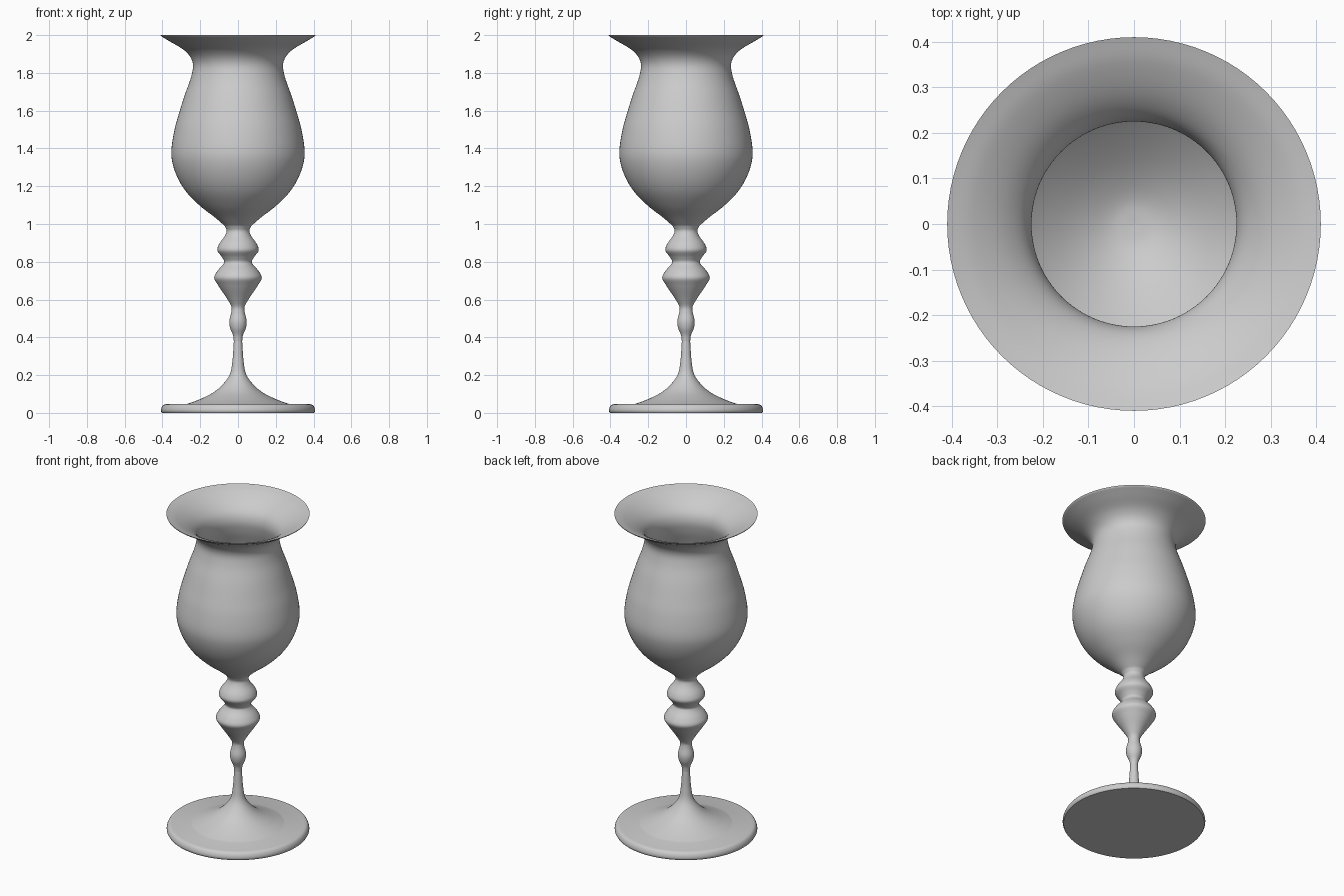
import bpy, bmesh, math
from mathutils import Vector

if "Cube" in bpy.data.objects:
    bpy.data.objects.remove(bpy.data.objects["Cube"])

SEGMENTS = 96


def spline(points, steps=6):
    """Smooth curve passing through every (radius, height) point."""
    p = [Vector(q) for q in points]
    p = [2 * p[0] - p[1]] + p + [2 * p[-1] - p[-2]]
    out = []
    for a, b, c, d in zip(p, p[1:], p[2:], p[3:]):
        # centripetal spacing keeps tight curves free of overshoot
        t1 = max((b - a).length, 1e-5) ** 0.5
        t2 = t1 + max((c - b).length, 1e-5) ** 0.5
        t3 = t2 + max((d - c).length, 1e-5) ** 0.5
        for i in range(steps):
            t = t1 + (t2 - t1) * i / steps
            a1 = a.lerp(b, t / t1)
            a2 = b.lerp(c, (t - t1) / (t2 - t1))
            a3 = c.lerp(d, (t - t2) / (t3 - t2))
            b1 = a1.lerp(a2, t / t2)
            b2 = a2.lerp(a3, (t - t1) / (t3 - t1))
            out.append(b1.lerp(b2, (t - t1) / (t2 - t1)))
    return out + [p[-2]]


def lathe(name, profile):
    """Spin a (radius, height) profile around the z axis."""
    bm = bmesh.new()
    verts = [bm.verts.new((max(r, 0), 0, z)) for r, z in profile]
    edges = [bm.edges.new(pair) for pair in zip(verts, verts[1:])]
    bmesh.ops.spin(bm, geom=verts + edges, cent=(0, 0, 0), axis=(0, 0, 1),
                   angle=math.tau, steps=SEGMENTS, use_duplicate=False)
    bmesh.ops.remove_doubles(bm, verts=bm.verts, dist=0.0002)
    bmesh.ops.recalc_face_normals(bm, faces=bm.faces)
    mesh = bpy.data.meshes.new(name)
    bm.to_mesh(mesh)
    bm.free()
    obj = bpy.data.objects.new(name, mesh)
    bpy.context.collection.objects.link(obj)
    bpy.context.view_layer.objects.active = obj
    obj.select_set(True)
    bpy.ops.object.shade_smooth_by_angle(angle=math.radians(40))
    obj.select_set(False)
    return obj


# Foot disc with a rounded edge
foot_edge = spline([(0.403, 0), (0.408, 0.01), (0.405, 0.028), (0.395, 0.042), (0.38, 0.047)], 3)
foot_slope = spline([(0.27, 0.047), (0.20, 0.073), (0.125, 0.112), (0.075, 0.157),
                     (0.043, 0.205), (0.03, 0.27), (0.022, 0.38)])

# Turned stem with its knops
stem = spline([(0.022, 0.38), (0.026, 0.41), (0.042, 0.45), (0.046, 0.485), (0.035, 0.535),
               (0.034, 0.56), (0.055, 0.60), (0.105, 0.675), (0.126, 0.715), (0.11, 0.75),
               (0.08, 0.785), (0.073, 0.80), (0.085, 0.825), (0.109, 0.86), (0.102, 0.89),
               (0.068, 0.94), (0.06, 0.965), (0.07, 0.99)])

# Bowl outside, flaring into the lip
bowl_out = spline([(0.07, 0.99), (0.12, 1.033), (0.20, 1.095), (0.27, 1.165), (0.315, 1.235),
                   (0.345, 1.315), (0.353, 1.38), (0.336, 1.50), (0.308, 1.60), (0.283, 1.68),
                   (0.248, 1.78), (0.238, 1.84), (0.25, 1.88), (0.285, 1.92), (0.36, 1.966),
                   (0.408, 1.995)])

# Hollow inside of the bowl, following the outside at wall thickness
bowl_in = spline([(0.41, 2.0), (0.355, 1.98), (0.278, 1.933), (0.238, 1.888), (0.225, 1.84),
                  (0.235, 1.777), (0.27, 1.677), (0.323, 1.50), (0.34, 1.38), (0.332, 1.315),
                  (0.303, 1.24), (0.26, 1.175), (0.19, 1.107), (0.11, 1.047), (0.05, 1.018), (0, 1.012)])

lathe("foot", [(0, 0)] + foot_edge + foot_slope)
lathe("stem_and_bowl", stem + bowl_out[1:] + bowl_in)
